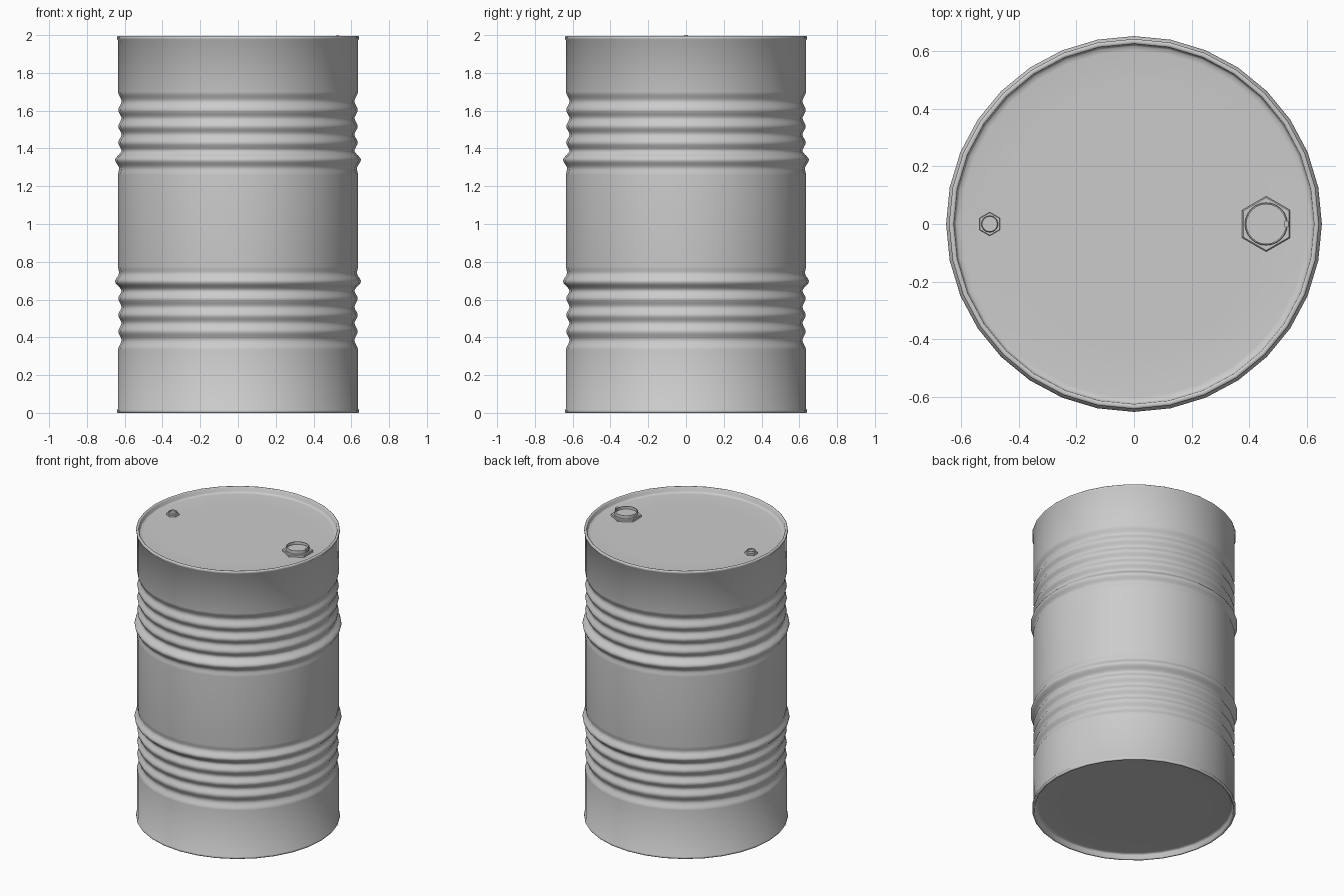
import bpy, bmesh, math

cube = bpy.data.objects.get("Cube")
if cube:
    bpy.data.objects.remove(cube)

steel = bpy.data.materials.new("grey_steel")
steel.use_nodes = True
colour = (0.6, 0.6, 0.6, 1)
steel.diffuse_color = colour
steel.node_tree.nodes["Principled BSDF"].inputs["Base Color"].default_value = colour


def finish(name, bm, angle):
    bmesh.ops.recalc_face_normals(bm, faces=bm.faces)
    mesh = bpy.data.meshes.new(name)
    bm.to_mesh(mesh)
    bm.free()
    mesh.materials.append(steel)
    ob = bpy.data.objects.new(name, mesh)
    bpy.context.collection.objects.link(ob)
    bpy.ops.object.select_all(action='DESELECT')
    ob.select_set(True)
    bpy.context.view_layer.objects.active = ob
    bpy.ops.object.shade_smooth_by_angle(angle=math.radians(angle))
    return ob


def lathe(name, profile, sides, centre=(0, 0), angle=50):
    """Revolve (radius, height) points; first and last lie on the axis."""
    bm = bmesh.new()
    cx, cy = centre
    rings = []
    for r, z in profile:
        if r == 0:
            rings.append([bm.verts.new((cx, cy, z))] * sides)
            continue
        ring = []
        for i in range(sides):
            a = math.pi / 2 + math.tau * i / sides
            ring.append(bm.verts.new((cx + r * math.cos(a), cy + r * math.sin(a), z)))
        rings.append(ring)
    for low, high in zip(rings, rings[1:]):
        for i in range(sides):
            j = (i + 1) % sides
            corners = dict.fromkeys((low[i], low[j], high[j], high[i]))
            bm.faces.new(list(corners))
    return finish(name, bm, angle)


# Drum shell: corrugated bands, a rolling hoop beside each, rolled rims, sunken ends
BODY, NOTCH, RIDGE, HOOP = 0.635, 0.617, 0.634, 0.651
band_keys = [(BODY, 1.26), (0.63, 1.295), (HOOP, 1.34), (NOTCH, 1.388),
             (RIDGE, 1.43), (NOTCH, 1.475), (RIDGE, 1.517), (NOTCH, 1.56),
             (RIDGE, 1.603), (NOTCH, 1.65), (BODY, 1.70)]
STEPS = 5
upper = [band_keys[0]]
for (r0, z0), (r1, z1) in zip(band_keys, band_keys[1:]):
    for k in range(1, STEPS + 1):
        t = k / STEPS
        s = t * t * (3 - 2 * t)
        upper.append((r0 + (r1 - r0) * s, z0 + (z1 - z0) * t))
lower = [(r, 2.035 - z) for r, z in reversed(upper)]

LID, TOP = 1.957, 1.994
rim = [(BODY, 1.972), (0.641, 1.979), (0.641, 1.99), (0.637, TOP), (0.628, TOP),
       (0.624, 1.99), (0.622, 1.965), (0.616, 1.959), (0.6, LID), (0.45, LID), (0, LID)]
base = [(r, TOP - z) for r, z in reversed(rim)]
lathe("drum_shell", base + lower + upper + rim, 32)


# Bungs: hexagonal flange with an open threaded collar on top
def bung(name, x, hex_r, ring_r, wall, flange_top, collar_top):
    lathe(name + "_flange", [(0, LID - 0.004), (hex_r, LID - 0.004),
                             (hex_r, flange_top - 0.004), (hex_r * 0.95, flange_top),
                             (0, flange_top)], 6, (x, 0), 20)
    inner = ring_r - wall
    lathe(name + "_collar", [(0, flange_top - 0.002), (ring_r, flange_top - 0.002),
                             (ring_r, collar_top - 0.003), (ring_r - 0.002, collar_top),
                             (inner, collar_top), (inner, flange_top + 0.002),
                             (0, flange_top + 0.002)], 24, (x, 0), 30)


bung("large_bung", 0.458, 0.096, 0.074, 0.006, 1.974, 1.995)
bung("small_bung", -0.5, 0.041, 0.029, 0.004, 1.968, 1.98)

# Small locking tab on the large collar
bm = bmesh.new()
bmesh.ops.create_cube(bm, size=1)
bmesh.ops.scale(bm, vec=(0.014, 0.022, 0.02), verts=bm.verts)
bmesh.ops.translate(bm, vec=(0.529, 0, 1.99), verts=bm.verts)
finish("locking_tab", bm, 30)
